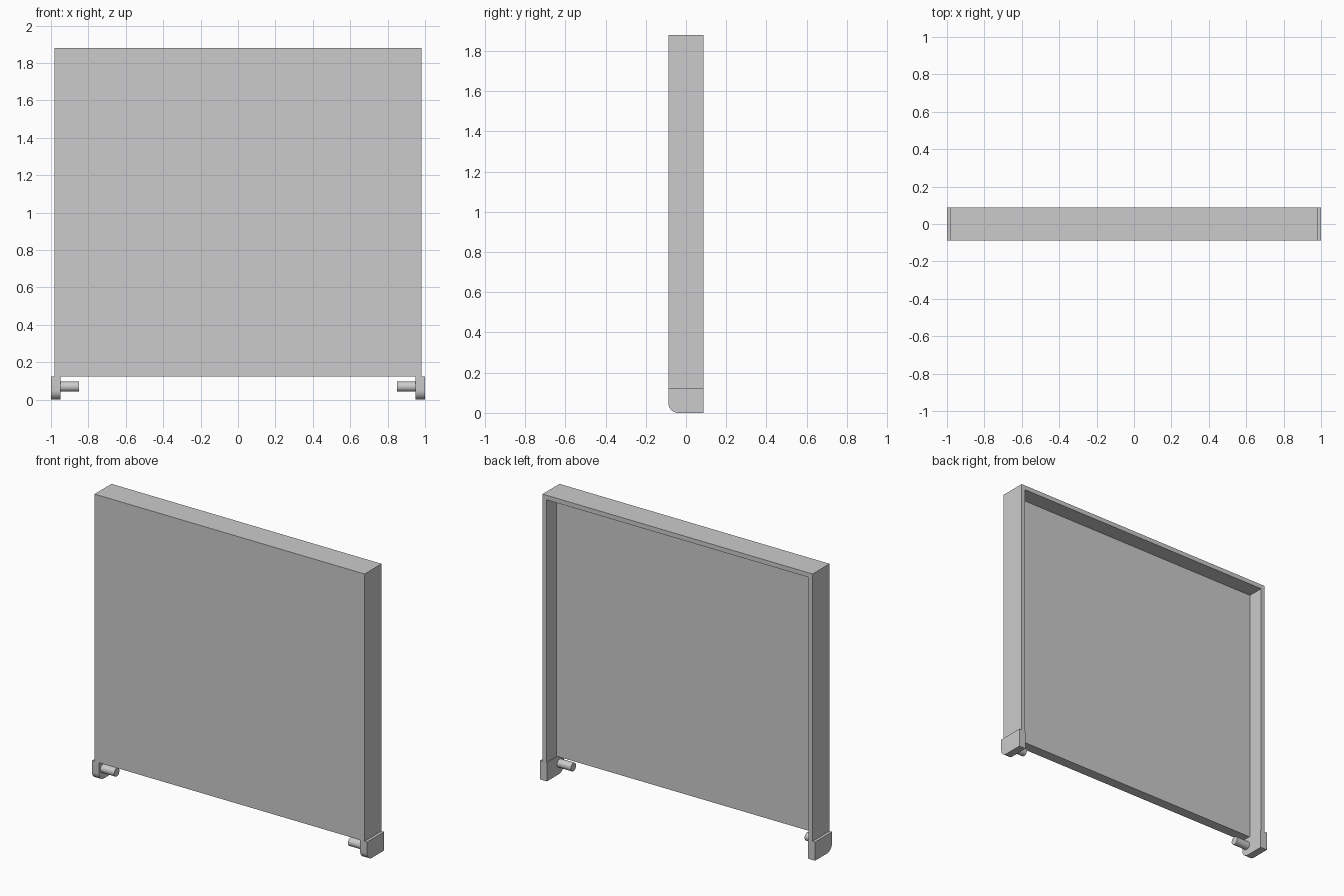
import bpy, bmesh, math
from mathutils import Matrix

if "Cube" in bpy.data.objects:
    bpy.data.objects.remove(bpy.data.objects["Cube"])

HALF_Y = 0.088               # half depth of the model
BASE, TOP = 0.123, 1.88      # panel bottom and top


def finish(name, bm):
    bmesh.ops.recalc_face_normals(bm, faces=bm.faces)
    mesh = bpy.data.meshes.new(name)
    bm.to_mesh(mesh)
    bm.free()
    obj = bpy.data.objects.new(name, mesh)
    bpy.context.collection.objects.link(obj)
    return obj


def prism(name, profile, axis, start, end):
    """Extrude a 2D profile along x (profile is y,z) or y (profile is x,z)."""
    bm = bmesh.new()
    if axis == 'x':
        verts = [bm.verts.new((start, a, b)) for a, b in profile]
        step = (end - start, 0, 0)
    else:
        verts = [bm.verts.new((a, start, b)) for a, b in profile]
        step = (0, end - start, 0)
    face = bm.faces.new(verts)
    geom = bmesh.ops.extrude_face_region(bm, geom=[face], use_keep_orig=True)["geom"]
    moved = [g for g in geom if isinstance(g, bmesh.types.BMVert)]
    bmesh.ops.translate(bm, verts=moved, vec=step)
    return finish(name, bm)


def rect(half_x, low, high):
    return [(-half_x, low), (half_x, low), (half_x, high), (-half_x, high)]


def smooth(obj):
    bpy.ops.object.select_all(action='DESELECT')
    obj.select_set(True)
    bpy.context.view_layer.objects.active = obj
    bpy.ops.object.shade_smooth_by_angle(angle=math.radians(30))


def mirror(obj):
    obj.modifiers.new("mirror", 'MIRROR').use_axis = (True, False, False)


# Panel: a slab hollowed from the back, open at the bottom
panel = prism("panel", rect(0.982, BASE, TOP), 'y', -HALF_Y, HALF_Y)
cutter = prism("recess_cutter", rect(0.954, BASE - 0.1, TOP - 0.03), 'y', -0.02, 0.2)
cutter.hide_render = True
cut = panel.modifiers.new("recess", 'BOOLEAN')
cut.operation = 'DIFFERENCE'
cut.solver = 'EXACT'
cut.object = cutter
bpy.context.view_layer.objects.active = panel
bpy.ops.object.modifier_apply(modifier=cut.name)
bpy.data.objects.remove(cutter)

# Feet: side blocks with a rounded front lower corner
R = 0.05
corner = [(-HALF_Y + R - R * math.cos(i * math.pi / 16), R - R * math.sin(i * math.pi / 16))
          for i in range(9)]
foot_profile = [(-HALF_Y, BASE)] + corner + [(HALF_Y, 0), (HALF_Y, BASE)]
foot = prism("foot", foot_profile, 'x', 0.95, 1.0)
smooth(foot)
mirror(foot)

# Hinge pegs: short pins pointing inward from the feet
bm = bmesh.new()
bmesh.ops.create_cone(bm, cap_ends=True, segments=32, radius1=0.027, radius2=0.027, depth=0.1,
                      matrix=Matrix.Translation((0.9, -0.045, 0.07)) @ Matrix.Rotation(math.pi / 2, 4, 'Y'))
peg = finish("hinge_peg", bm)
smooth(peg)
mirror(peg)
